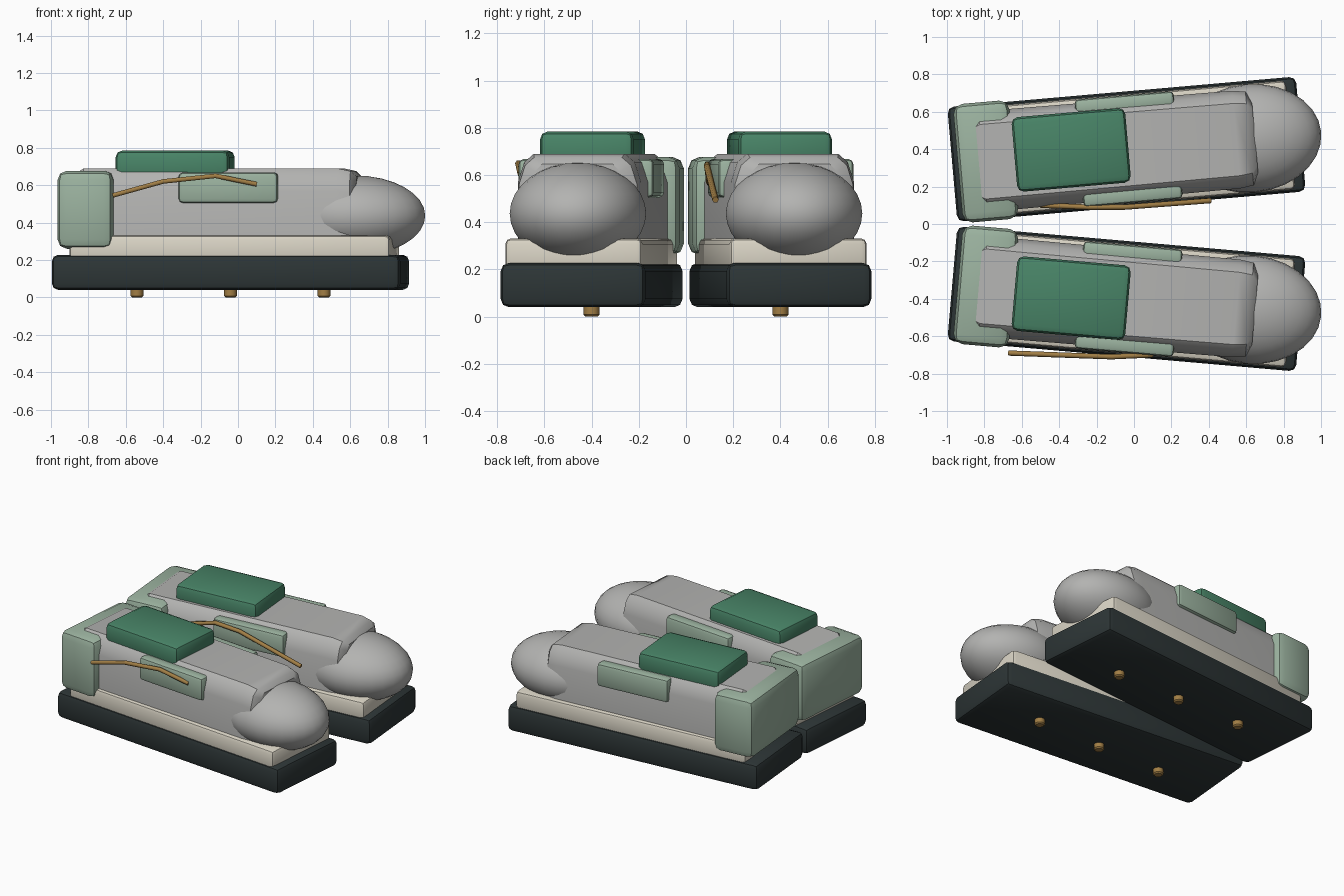
import bpy, bmesh, math
from mathutils import Matrix, Vector

if "Cube" in bpy.data.objects:
    bpy.data.objects.remove(bpy.data.objects["Cube"])


def material(name, rgb):
    m = bpy.data.materials.new(name)
    m.diffuse_color = (*rgb, 1)
    m.use_nodes = True
    m.node_tree.nodes["Principled BSDF"].inputs["Base Color"].default_value = m.diffuse_color
    return m


RUBBER = material("dark_rubber", (0.026, 0.036, 0.037))
CREAM = material("cream_foam", (0.70, 0.66, 0.56))
GREY = material("grey_fabric", (0.45, 0.45, 0.44))
SAGE = material("sage_panel", (0.33, 0.45, 0.35))
GREEN = material("green_tongue", (0.065, 0.23, 0.135))
GOLD = material("tan_cord", (0.36, 0.21, 0.06))


def finish(name, bm, mat, matrix):
    bmesh.ops.recalc_face_normals(bm, faces=bm.faces)
    me = bpy.data.meshes.new(name)
    bm.to_mesh(me)
    bm.free()
    me.transform(matrix)
    me.materials.append(mat)
    ob = bpy.data.objects.new(name, me)
    bpy.context.collection.objects.link(ob)
    bpy.ops.object.select_all(action='DESELECT')
    ob.select_set(True)
    bpy.context.view_layer.objects.active = ob
    bpy.ops.object.shade_smooth_by_angle(angle=math.radians(32))
    return ob


def box(name, x, y, z, mat, matrix, bevel, segments=2):
    """Bevelled block from (min, max) ranges."""
    bm = bmesh.new()
    bmesh.ops.create_cube(bm, size=1)
    for v in bm.verts:
        v.co = Vector([(a + b) / 2 + c * (b - a)
                       for (a, b), c in zip((x, y, z), v.co)])
    bmesh.ops.bevel(bm, geom=bm.edges[:], offset=bevel, segments=segments,
                    profile=0.5, affect='EDGES')
    return finish(name, bm, mat, matrix)


def upper(name, matrix):
    """Shoe body lofted from half-profile sections along its length."""
    half = [(0.27, 0.26), (0.27, 0.57), (0.242, 0.655), (0.20, 0.69)]
    stations = [(-0.83, 0.86, 0.92), (-0.77, 1, 1), (0.59, 0.97, 1),
                (0.66, 0.93, 0.965), (0.69, 0.75, 0.90)]
    bm = bmesh.new()
    rings = []
    for x, wy, wz in stations:
        pts = half + [(-y, z) for y, z in reversed(half)]
        rings.append([bm.verts.new((x, y * wy, 0.26 + (z - 0.26) * wz))
                      for y, z in pts])
    for a, b in zip(rings, rings[1:]):
        for i in range(len(a)):
            j = (i + 1) % len(a)
            bm.faces.new((a[i], a[j], b[j], b[i]))
    bm.faces.new(rings[0])
    bm.faces.new(rings[-1])
    return finish(name, bm, GREY, matrix)


def toe(name, matrix):
    bm = bmesh.new()
    bmesh.ops.create_uvsphere(bm, u_segments=28, v_segments=16, radius=1)
    place = Matrix.Translation((0.665, 0, 0.437)) @ Matrix.Diagonal((0.38, 0.29, 0.215, 1))
    return finish(name, bm, GREY, matrix @ place)


def stud(name, x, y):
    bm = bmesh.new()
    bmesh.ops.create_cone(bm, cap_ends=True, segments=12, radius1=0.034,
                          radius2=0.034, depth=0.06)
    rim = [e for e in bm.edges if all(v.co.z < 0 for v in e.verts)]
    bmesh.ops.bevel(bm, geom=rim, offset=0.008, segments=1, affect='EDGES')
    return finish(name, bm, GOLD, Matrix.Translation((x, y, 0.03)))


def lace(name, points):
    cu = bpy.data.curves.new(name, 'CURVE')
    cu.dimensions = '3D'
    cu.bevel_depth = 0.014
    cu.bevel_resolution = 1
    cu.use_fill_caps = True
    sp = cu.splines.new('POLY')
    sp.points.add(len(points) - 1)
    for p, co in zip(sp.points, points):
        p.co = (*co, 1)
    cu.materials.append(GOLD)
    ob = bpy.data.objects.new(name, cu)
    bpy.context.collection.objects.link(ob)


# Two shoes, splayed apart at the toes
for label, s in (("near", -1), ("far", 1)):
    m = Matrix.Translation((-0.04, 0.4 * s, 0)) @ Matrix.Rotation(math.radians(5 * s), 4, 'Z')
    box(label + "_outsole", (-0.935, 0.935), (-0.308, 0.308), (0.04, 0.228), RUBBER, m, 0.035)
    box(label + "_midsole", (-0.84, 0.88), (-0.292, 0.292), (0.18, 0.332), CREAM, m, 0.025)
    upper(label + "_upper", m)
    toe(label + "_toe_cap", m)
    box(label + "_heel_cup", (-0.905, -0.605), (-0.318, 0.318), (0.26, 0.677), SAGE, m, 0.05)
    yt = 0.022 * s
    box(label + "_tongue", (-0.60, 0.01), (yt - 0.20, yt + 0.20), (0.62, 0.785), GREEN, m, 0.035)
    # Side panels on both flanks
    for side in (-1, 1):
        y = sorted((0.20 * side, 0.288 * side))
        box(label + "_side_panel", (-0.255, 0.277), y, (0.505, 0.668), SAGE, m, 0.022)
    # Sole studs
    for x in (-0.54, -0.04, 0.46):
        stud(label + "_stud", x, 0.4 * s)

# Loose laces on the outer face of each shoe
lace("near_lace", [(-0.67, -0.69, 0.545), (-0.40, -0.70, 0.62),
                   (-0.12, -0.71, 0.65), (0.10, -0.70, 0.605)])
lace("far_lace", [(-0.50, 0.10, 0.565), (-0.24, 0.09, 0.645),
                  (-0.05, 0.09, 0.635), (0.41, 0.125, 0.495)])
